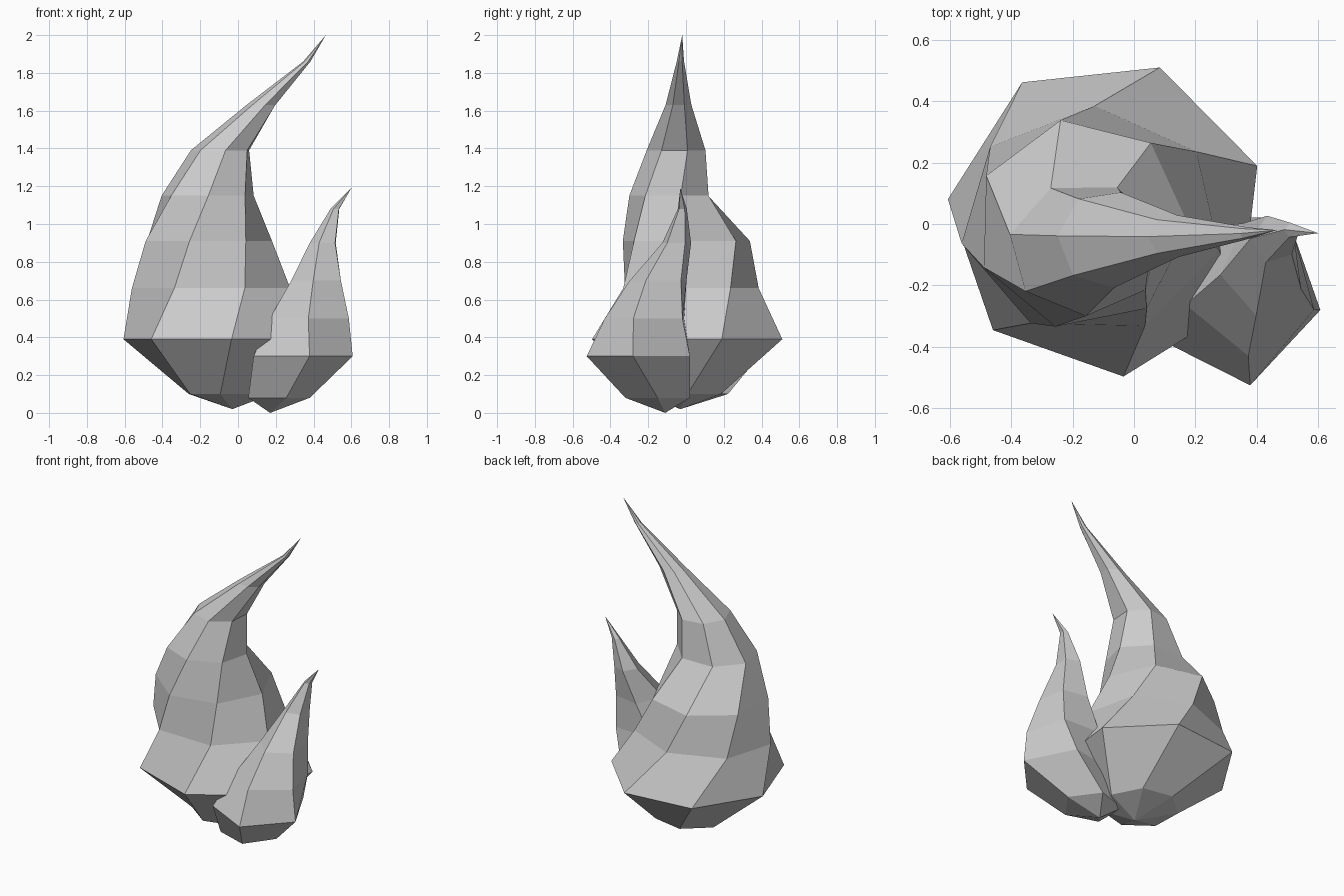
import bpy
import bmesh
from math import cos, sin, radians, tau

cube = bpy.data.objects.get("Cube")
if cube:
    bpy.data.objects.remove(cube)

# One plain grey for everything
grey = bpy.data.materials.new("light_grey")
grey.use_nodes = True
colour = (0.6, 0.6, 0.6, 1)
grey.diffuse_color = colour
grey.node_tree.nodes["Principled BSDF"].inputs["Base Color"].default_value = colour


def flame(name, sides, base, rings, tip):
    """Loft twisting elliptical rings between a base point and a tip.
    Each ring is height, centre x, centre y, radius x, radius y, twist."""
    bm = bmesh.new()
    loops = []
    for z, cx, cy, rx, ry, twist in rings:
        angles = [radians(twist) + tau * i / sides for i in range(sides)]
        loops.append([bm.verts.new((cx + rx * cos(a), cy + ry * sin(a), z))
                      for a in angles])
    bottom, top = bm.verts.new(base), bm.verts.new(tip)
    for i in range(sides):
        j = (i + 1) % sides
        bm.faces.new((bottom, loops[0][j], loops[0][i]))
        bm.faces.new((top, loops[-1][i], loops[-1][j]))
        for low, high in zip(loops, loops[1:]):
            bm.faces.new((low[i], low[j], high[j], high[i]))
    bmesh.ops.recalc_face_normals(bm, faces=bm.faces)
    mesh = bpy.data.meshes.new(name)
    bm.to_mesh(mesh)
    bm.free()
    mesh.materials.append(grey)
    obj = bpy.data.objects.new(name, mesh)
    bpy.context.collection.objects.link(obj)
    return obj


# Tall seven-sided flame curling to its left
flame("large_flame", 7, (-0.03, -0.03, 0.02), [
    (0.10, -0.05, 0, 0.23, 0.23, 2),
    (0.39, -0.09, 0.02, 0.52, 0.52, 19),
    (0.66, -0.14, 0.01, 0.43, 0.375, 37),
    (0.91, -0.17, 0, 0.35, 0.345, 50),
    (1.15, -0.16, -0.08, 0.25, 0.22, 65),
    (1.39, -0.09, -0.05, 0.16, 0.16, 73),
    (1.63, 0.125, -0.04, 0.08, 0.07, 78),
    (1.86, 0.365, -0.03, 0.02, 0.02, 80),
], (0.465, -0.02, 2))

# Short five-sided flame at the front
flame("small_flame", 5, (0.17, -0.11, 0), [
    (0.08, 0.2, -0.15, 0.18, 0.18, 0),
    (0.30, 0.33, -0.24, 0.28, 0.29, -8),
    (0.50, 0.38, -0.2, 0.22, 0.23, -20),
    (0.70, 0.42, -0.14, 0.14, 0.16, -27),
    (0.90, 0.455, -0.05, 0.075, 0.08, -38),
    (1.08, 0.515, -0.02, 0.025, 0.025, -40),
], (0.6, -0.03, 1.19))
